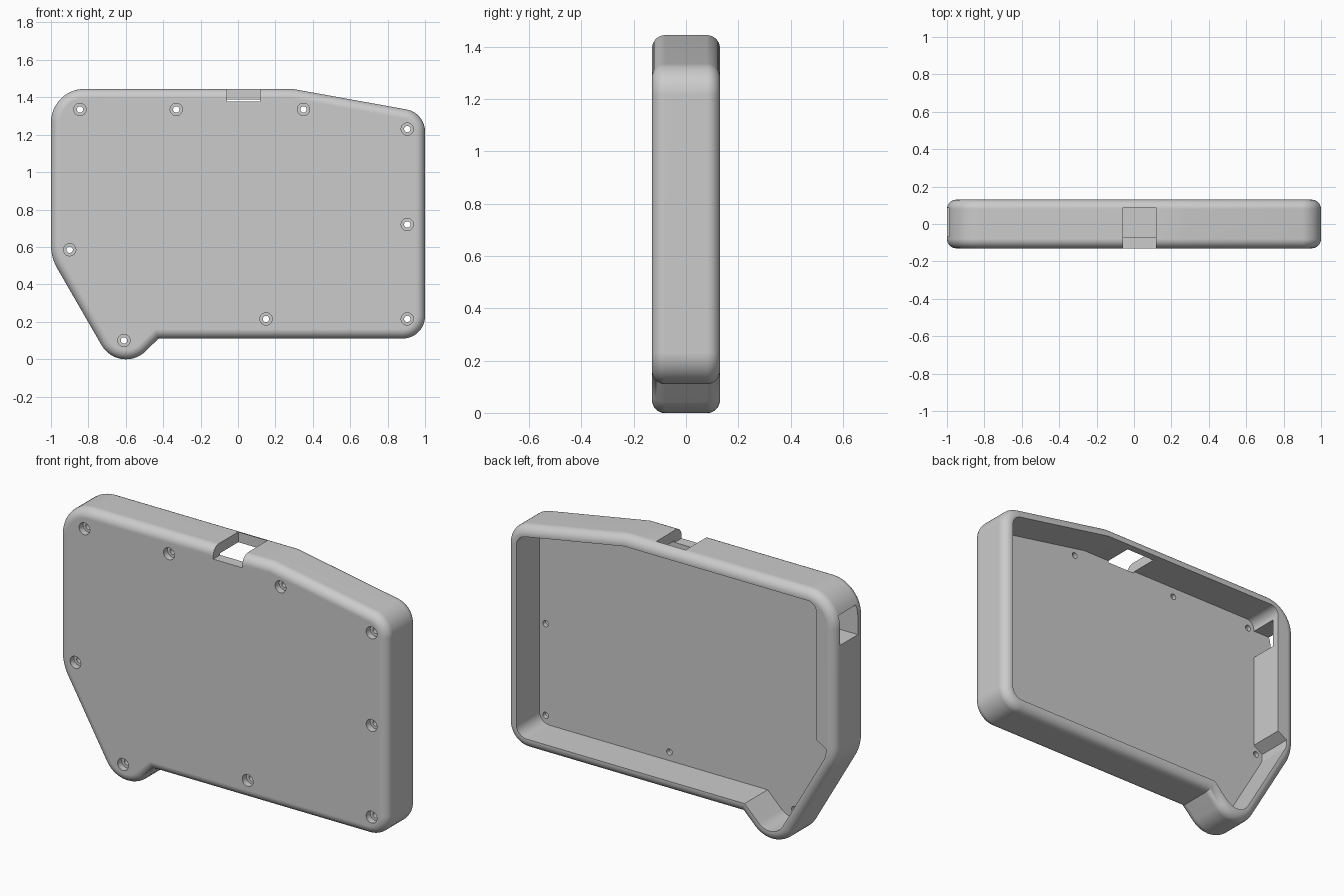
import bpy, bmesh, math
from mathutils import Vector

cube = bpy.data.objects.get("Cube")
if cube:
    bpy.data.objects.remove(cube, do_unlink=True)

HALF = 0.13      # half depth of the case
WALL = 0.057     # wall thickness
FLOOR = -0.07    # inner face of the front plate
EDGE = 0.05      # rounding of the outer rims

# Outline corners (x, z, radius), counter-clockwise from the front
OUTLINE = [(-1, 0.543, 0.25), (-0.632, -0.094, 0.15), (-0.425, 0.11, 0),
           (1, 0.11, 0.12), (1, 1.317, 0.12), (0.29, 1.445, 0), (-1, 1.445, 0.18)]


def inset(corners, d):
    """Move every side inwards by d, shrinking the corner radii."""
    result = []
    for i, (x, z, r) in enumerate(corners):
        p = Vector((x, z))
        a = (p - Vector(corners[i - 1][:2])).normalized()
        b = (Vector(corners[(i + 1) % len(corners)][:2]) - p).normalized()
        na, nb = Vector((-a.y, a.x)), Vector((-b.y, b.x))
        q = p + (na + nb) * d / (1 + na.dot(nb))
        result.append((q.x, q.y, max(r - d, 0.01) if r else 0))
    return result


def rounded(corners, steps=12):
    """Turn corners with radii into a list of outline points."""
    points = []
    for i, (x, z, r) in enumerate(corners):
        p = Vector((x, z))
        if not r:
            points.append(p)
            continue
        a = (Vector(corners[i - 1][:2]) - p).normalized()
        b = (Vector(corners[(i + 1) % len(corners)][:2]) - p).normalized()
        half = math.acos(a.dot(b)) / 2
        centre = p + (a + b).normalized() * (r / math.sin(half))
        start = p + a * (r / math.tan(half)) - centre
        end = p + b * (r / math.tan(half)) - centre
        sweep = math.pi - 2 * half
        for k in range(steps + 1):
            t = k / steps
            points.append(centre + (start * math.sin((1 - t) * sweep)
                                    + end * math.sin(t * sweep)) / math.sin(sweep))
    return points


def loft(bm, rings):
    """Skin a closed solid through rings given as (points, y)."""
    loops = [[bm.verts.new((p.x, y, p.y)) for p in pts] for pts, y in rings]
    n = len(loops[0])
    for lo, hi in zip(loops, loops[1:]):
        for i in range(n):
            j = (i + 1) % n
            bm.faces.new((lo[i], lo[j], hi[j], hi[i]))
    bm.faces.new(loops[0][::-1])
    bm.faces.new(loops[-1])


def make(name, solids):
    bm = bmesh.new()
    for rings in solids:
        loft(bm, rings)
    bmesh.ops.recalc_face_normals(bm, faces=bm.faces[:])
    mesh = bpy.data.meshes.new(name)
    bm.to_mesh(mesh)
    bm.free()
    obj = bpy.data.objects.new(name, mesh)
    bpy.context.scene.collection.objects.link(obj)
    return obj


def box(x0, x1, y0, y1, z0, z1):
    pts = [Vector(p) for p in ((x0, z0), (x1, z0), (x1, z1), (x0, z1))]
    return [(pts, y0), (pts, y1)]


def circle(x, z, r, n=24):
    return [Vector((x + r * math.cos(math.tau * k / n),
                    z + r * math.sin(math.tau * k / n))) for k in range(n)]


# Solid case body with rounded front and back rims
rings = []
for k in range(9):
    a = math.pi / 2 * k / 8
    d = EDGE * (1 - math.sin(a))
    rings.append((rounded(inset(OUTLINE, d)), -HALF + EDGE * (1 - math.cos(a))))
rings += [(pts, -y) for pts, y in reversed(rings)]
case = make("case_shell", [rings])

grey = bpy.data.materials.new("light grey plastic")
grey.use_nodes = True
colour = (0.6, 0.6, 0.6, 1)
grey.diffuse_color = colour
grey.node_tree.nodes["Principled BSDF"].inputs["Base Color"].default_value = colour
case.data.materials.append(grey)

# Cavity open at the back, with a thicker upper wall on the -x side
inner = inset(OUTLINE, WALL)
left, low, _ = inner[0]
thick = -0.885
inner[0] = (left, low, 0.08)
inner[-1] = (thick, inner[-1][1], 0.05)
inner += [(thick, 0.635, 0), (left, 0.6, 0)]
pts = rounded(inner)
cavity = make("cavity_cutter", [[(pts, FLOOR), (pts, 0.3)]])

# Top plug notch and side socket opening
notch = make("notch_cutter", [box(-0.06, 0.118, -0.3, 0.088, 1.378, 1.6)])
socket = make("socket_cutter", [box(-1.2, -0.86, FLOOR + 0.002, 0.086, 1.17, 1.33)])

# Counterbored screw holes
HOLES = [(-0.845, 1.335), (-0.33, 1.335), (0.35, 1.335), (0.905, 1.23), (0.905, 0.72),
         (0.905, 0.215), (0.15, 0.215), (-0.9, 0.585), (-0.61, 0.1)]
screws = make("screw_cutter", [
    [(circle(x, z, 0.033), -0.2), (circle(x, z, 0.033), -0.095),
     (circle(x, z, 0.017), -0.095), (circle(x, z, 0.017), 0)] for x, z in HOLES])

# Carve the openings
cutters = (cavity, notch, socket, screws)
for cutter in cutters:
    cutter.hide_render = True
    mod = case.modifiers.new(cutter.name, 'BOOLEAN')
    mod.operation = 'DIFFERENCE'
    mod.solver = 'EXACT'
    mod.use_self = True
    mod.object = cutter
bpy.context.view_layer.update()
carved = bpy.data.meshes.new_from_object(
    case.evaluated_get(bpy.context.evaluated_depsgraph_get()))
case.modifiers.clear()
case.data = carved
for cutter in cutters:
    bpy.data.objects.remove(cutter, do_unlink=True)

# Smooth rims, crisp cut edges
bpy.ops.object.select_all(action='DESELECT')
case.select_set(True)
bpy.context.view_layer.objects.active = case
bpy.ops.object.shade_smooth_by_angle(angle=math.radians(30))
weighted = case.modifiers.new("weighted_normals", 'WEIGHTED_NORMAL')
weighted.keep_sharp = True
